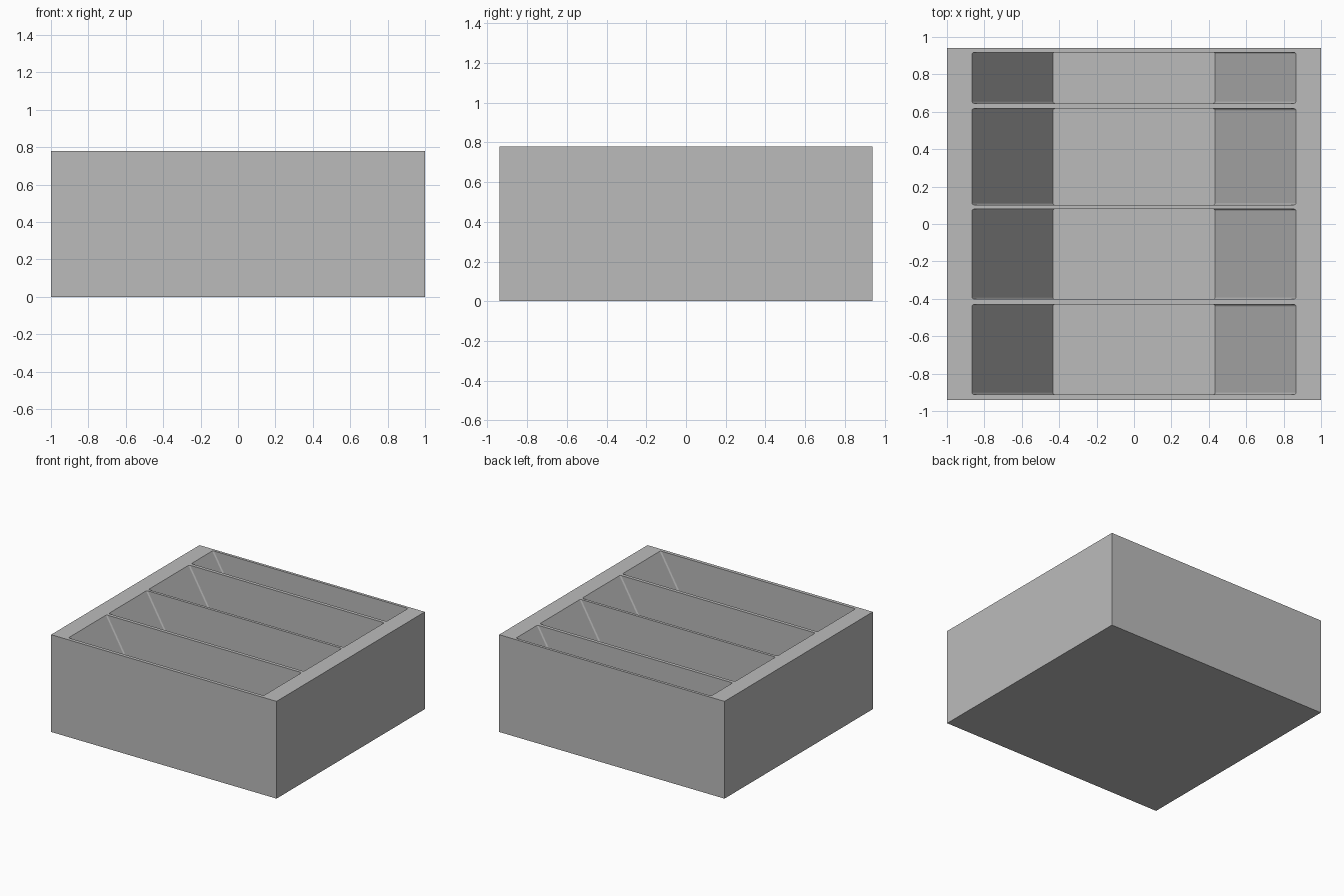
import bpy, bmesh

cube = bpy.data.objects.get("Cube")
if cube:
    bpy.data.objects.remove(cube, do_unlink=True)

WIDTH, DEPTH, HEIGHT = 2.0, 1.88, 0.78
FLOOR = 0.03          # thickness under the pockets
TOP_X, BOTTOM_X = 0.866, 0.434
CORNER = 0.01
POCKETS = [(-0.912, -0.43), (-0.402, 0.08), (0.102, 0.617), (0.645, 0.918)]

grey = bpy.data.materials.new("plain_grey")
grey.use_nodes = True
colour = (0.5, 0.5, 0.5, 1)
grey.diffuse_color = colour
grey.node_tree.nodes["Principled BSDF"].inputs["Base Color"].default_value = colour


def make_object(name, bm):
    bmesh.ops.recalc_face_normals(bm, faces=bm.faces)
    mesh = bpy.data.meshes.new(name)
    bm.to_mesh(mesh)
    bm.free()
    mesh.materials.append(grey)
    obj = bpy.data.objects.new(name, mesh)
    bpy.context.collection.objects.link(obj)
    return obj


def pocket_cutter(y0, y1):
    """Trough with sloping ends, extended above the rim at the same slope."""
    over = 0.05
    lip = TOP_X + over * (TOP_X - BOTTOM_X) / (HEIGHT - FLOOR)
    profile = [(-BOTTOM_X, FLOOR), (BOTTOM_X, FLOOR), (lip, HEIGHT + over), (-lip, HEIGHT + over)]
    bm = bmesh.new()
    face = bm.faces.new([bm.verts.new((x, y0, z)) for x, z in profile])
    side = bmesh.ops.extrude_face_region(bm, geom=[face])
    moved = [v for v in side["geom"] if isinstance(v, bmesh.types.BMVert)]
    bmesh.ops.translate(bm, vec=(0, y1 - y0, 0), verts=moved)
    # Round the four sloping corners
    slopes = [e for e in bm.edges
              if abs(e.verts[0].co.z - e.verts[1].co.z) > 0.1]
    bmesh.ops.bevel(bm, geom=slopes, offset=CORNER, segments=3, profile=0.5, affect='EDGES')
    cutter = make_object("pocket_cutter", bm)
    cutter.hide_render = True
    return cutter


# Solid block standing on the ground
bm = bmesh.new()
bmesh.ops.create_cube(bm, size=1)
bmesh.ops.scale(bm, vec=(WIDTH, DEPTH, HEIGHT), verts=bm.verts)
bmesh.ops.translate(bm, vec=(0, 0, HEIGHT / 2), verts=bm.verts)
tray = make_object("divided_tray", bm)
bpy.context.view_layer.objects.active = tray

# Four pockets with sloping ends, separated by thin dividers
for y0, y1 in POCKETS:
    cutter = pocket_cutter(y0, y1)
    cut = tray.modifiers.new("pocket", 'BOOLEAN')
    cut.operation = 'DIFFERENCE'
    cut.solver = 'EXACT'
    cut.object = cutter
    bpy.ops.object.modifier_apply(modifier=cut.name)
    bpy.data.objects.remove(cutter, do_unlink=True)
